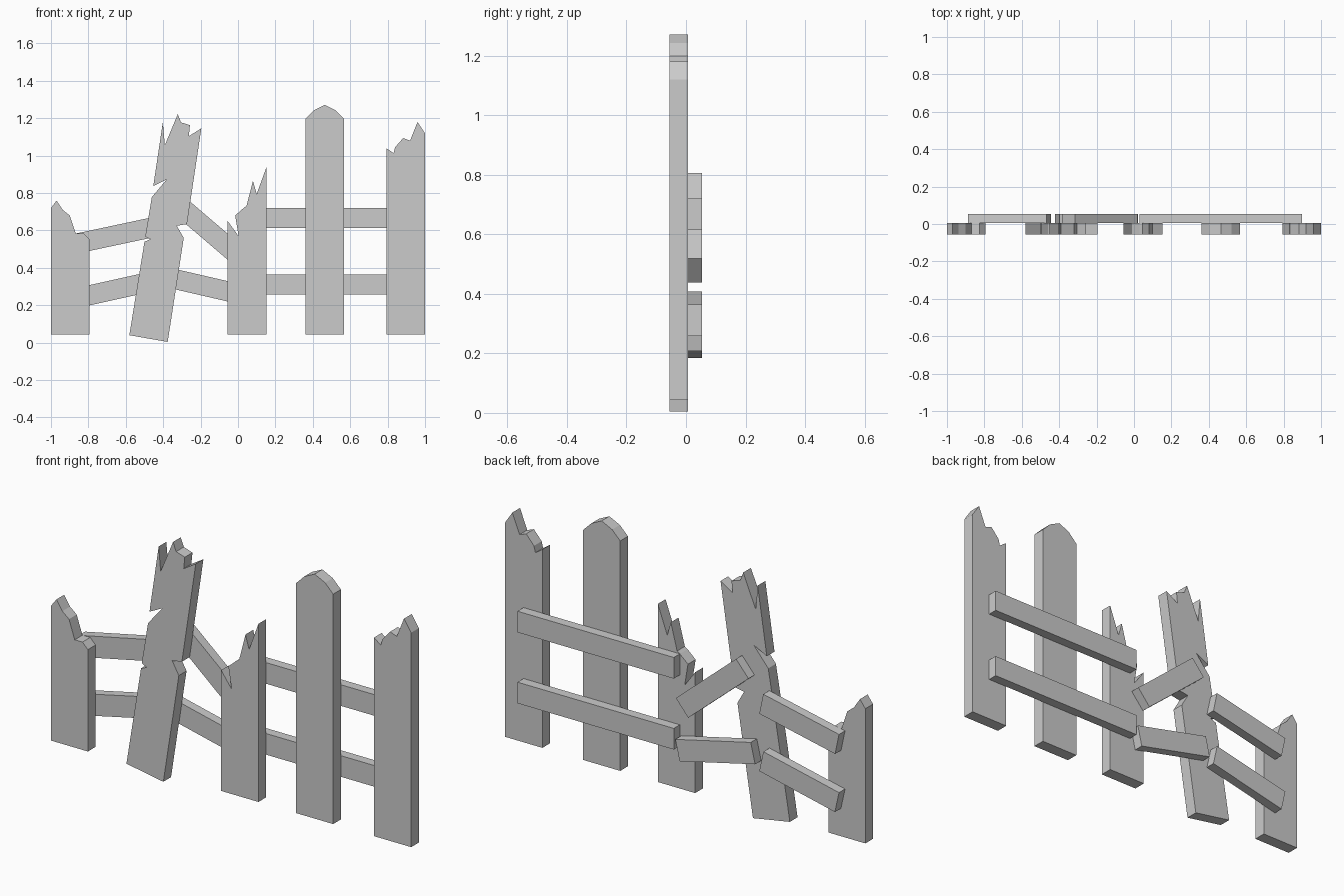
import bpy, bmesh, math

if "Cube" in bpy.data.objects:
    bpy.data.objects.remove(bpy.data.objects["Cube"])

Y_FRONT, Y_MID, Y_BACK = -0.055, 0.006, 0.054


def plank(name, pts, y0, y1):
    """Extrude a front-view (x, z) outline from y0 to y1."""
    bm = bmesh.new()
    face = bm.faces.new([bm.verts.new((x, y0, z)) for x, z in pts])
    ext = bmesh.ops.extrude_face_region(bm, geom=[face])
    verts = [v for v in ext["geom"] if isinstance(v, bmesh.types.BMVert)]
    bmesh.ops.translate(bm, verts=verts, vec=(0, y1 - y0, 0))
    bmesh.ops.recalc_face_normals(bm, faces=bm.faces)
    mesh = bpy.data.meshes.new(name)
    bm.to_mesh(mesh)
    bm.free()
    ob = bpy.data.objects.new(name, mesh)
    bpy.context.collection.objects.link(ob)
    return ob


def upright(name, x0, x1, top):
    """Straight picket: square bottom, given top outline from right to left."""
    plank(name, [(x0, 0.044), (x1, 0.044)] + top, Y_FRONT, Y_MID)


def rail(name, cx, cz, length, deg, height=0.106):
    c, s = math.cos(math.radians(deg)), math.sin(math.radians(deg))
    l, h = length / 2, height / 2
    pts = [(cx + u * c - v * s, cz + u * s + v * c)
           for u, v in ((-l, -h), (l, -h), (l, h), (-l, h))]
    plank(name, pts, Y_MID, Y_BACK)


# Straight pickets with splintered tops
upright("picket_left_short", -1.0, -0.795,
        [(-.795, .555), (-.825, .585), (-.868, .585), (-.9, .68),
         (-.937, .71), (-.97, .76), (-1.0, .72)])
upright("picket_middle_split", -.055, .152,
        [(.152, .938), (.1, .795), (.08, .865), (.045, .73), (.03, .72),
         (-.015, .68), (.003, .57), (-.055, .65)])
upright("picket_right_broken", .793, 1.0,
        [(1.0, 1.12), (.96, 1.18), (.92, 1.08), (.883, 1.094),
         (.84, 1.045), (.832, 1.013), (.793, 1.04)])

# Intact picket with rounded top
upright("picket_whole", .361, .567,
        [(.567, 1.198), (.522, 1.243), (.464, 1.271), (.406, 1.243), (.361, 1.198)])

# Leaning picket with notched sides
plank("picket_leaning",
      [(-.581, .04), (-.376, .004), (-.29, .56), (-.327, .625), (-.273, .634),
       (-.196, 1.146), (-.263, 1.104), (-.257, 1.163), (-.305, 1.178),
       (-.322, 1.222), (-.391, 1.056), (-.402, 1.178), (-.453, .837),
       (-.38, .874), (-.461, .778), (-.496, .567), (-.468, .553), (-.5, .54)],
      Y_FRONT, Y_MID)

# Rails: level pairs on the right, broken tilted pieces on the left
for tier, z in (("upper", .667), ("lower", .311)):
    rail(f"rail_{tier}_right_inner", .247, z, .434, 0)
    rail(f"rail_{tier}_right_outer", .681, z, .434, 0)
rail("rail_upper_left", -.666, .572, .43, 12)
rail("rail_lower_left", -.666, .282, .43, 12.5)
rail("rail_upper_fallen", -.183, .622, .44, -40.5)
rail("rail_lower_fallen", -.2, .308, .43, -13)
